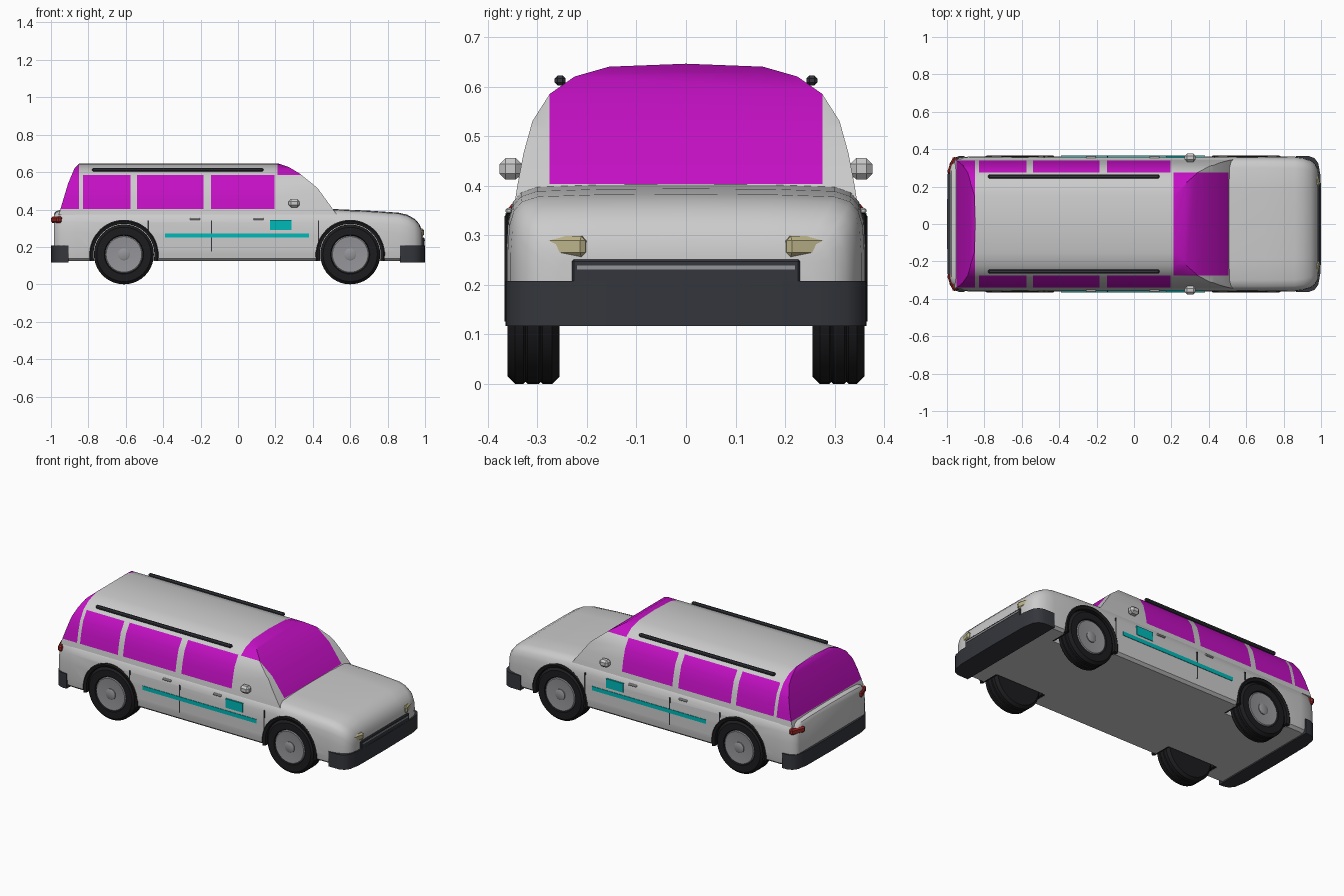
import bpy, bmesh, math
from mathutils import Vector, Matrix

if "Cube" in bpy.data.objects:
    bpy.data.objects.remove(bpy.data.objects["Cube"])


def mat(name, rgb):
    m = bpy.data.materials.new(name)
    m.diffuse_color = (*rgb, 1)
    m.use_nodes = True
    m.node_tree.nodes["Principled BSDF"].inputs["Base Color"].default_value = m.diffuse_color
    return m


GLASS = mat("magenta_glass", (0.55, 0.005, 0.55))
TEAL = mat("teal", (0.0, 0.48, 0.48))
BLACK = mat("black_rubber", (0.012, 0.012, 0.014))
DARK = mat("dark_trim", (0.035, 0.037, 0.045))
CREAM = mat("headlight_cream", (0.5, 0.45, 0.25))
RED = mat("tail_red", (0.35, 0.02, 0.02))
RIM = mat("rim_grey", (0.3, 0.3, 0.32))


def finish(name, bm, *mats, angle=35):
    bmesh.ops.recalc_face_normals(bm, faces=bm.faces)
    me = bpy.data.meshes.new(name)
    bm.to_mesh(me)
    bm.free()
    ob = bpy.data.objects.new(name, me)
    bpy.context.collection.objects.link(ob)
    for m in mats:
        me.materials.append(m)
    if angle:
        bpy.ops.object.select_all(action='DESELECT')
        ob.select_set(True)
        bpy.context.view_layer.objects.active = ob
        bpy.ops.object.shade_smooth_by_angle(angle=math.radians(angle))
    return ob


def loft(rings, closed=False):
    """Skin rings of equal length; cap the ends unless closed into a loop."""
    bm = bmesh.new()
    vs = [[bm.verts.new(p) for p in r] for r in rings]
    n = len(vs[0])
    for a, b in zip(vs, vs[1:] + (vs[:1] if closed else [])):
        for i in range(n):
            bm.faces.new((a[i], a[(i + 1) % n], b[(i + 1) % n], b[i]))
    if not closed:
        bm.faces.new(vs[0])
        bm.faces.new(vs[-1])
    return bm


def disc(profile, x, z, s, n=40):
    """Turn a (y, radius) profile about a wheel axle."""
    return loft([[(x + r * math.cos(2 * math.pi * i / n), s * y,
                   z + r * math.sin(2 * math.pi * i / n)) for i in range(n)]
                 for y, r in profile])


def box(name, loc, size, *mats, turn=0, bevel=0):
    bm = bmesh.new()
    bmesh.ops.create_cube(bm, size=1)
    bmesh.ops.scale(bm, vec=size, verts=bm.verts)
    if bevel:
        bmesh.ops.bevel(bm, geom=bm.edges[:], offset=bevel, segments=1, affect='EDGES')
    bmesh.ops.transform(bm, verts=bm.verts,
                        matrix=Matrix.Translation(loc) @ Matrix.Rotation(turn, 4, 'Z'))
    return finish(name, bm, *mats, angle=0)


def both(half):
    """Mirror a (y, z) half outline that runs from the bottom to the top centre."""
    return half + [(-y, z) for y, z in reversed(half) if y > 0]


# Lower body: one cross-section (width factor, height factor) lofted along x
section = both([(0.94, 0), (0.985, 0.05), (1, 0.2), (1, 0.55), (0.99, 0.75), (0.965, 0.87),
                (0.92, 0.94), (0.83, 0.98), (0.5, 0.995), (0, 1)])
stations = [(-0.985, 0.315, 0.375), (-0.975, 0.335, 0.39), (-0.945, 0.353, 0.4),
            (-0.87, 0.362, 0.403), (0.5, 0.362, 0.403), (0.7, 0.362, 0.394),
            (0.86, 0.36, 0.383), (0.905, 0.354, 0.372), (0.945, 0.341, 0.35),
            (0.97, 0.322, 0.322), (0.983, 0.295, 0.29), (0.987, 0.26, 0.26)]
body = finish("body", loft([[(x, w * y, 0.125 + (top - 0.125) * h) for y, h in section]
                            for x, w, top in stations]))

# Wheels, arches and the arch cut-outs
AXLE_Z = 0.16
for x, end in ((-0.61, "rear"), (0.6, "front")):
    for s, side in ((1, "left"), (-1, "right")):
        tag = f"{end}_{side}"
        cutter = finish("arch_cutter_" + tag,
                        disc([(0.235, 0.178), (0.45, 0.178)], x, AXLE_Z, s), angle=0)
        cutter.hide_render = True
        cutter.hide_set(True)
        cut = body.modifiers.new("arch_" + tag, 'BOOLEAN')
        cut.object, cut.operation, cut.solver = cutter, 'DIFFERENCE', 'EXACT'
        arc = [math.radians(-11 + 202 * i / 28) for i in range(29)]
        finish("wheel_arch_" + tag, loft([[(x + r * math.cos(a), s * y, AXLE_Z + r * math.sin(a))
               for y, r in ((0.235, 0.163), (0.235, 0.181), (0.361, 0.185), (0.366, 0.178),
                            (0.361, 0.163))] for a in arc]), BLACK)
        finish("tyre_" + tag, disc([(0.255, 0.1), (0.255, 0.145), (0.27, 0.16), (0.29, 0.16),
               (0.293, 0.156), (0.297, 0.16), (0.32, 0.16), (0.324, 0.156), (0.328, 0.16),
               (0.345, 0.16), (0.36, 0.145), (0.36, 0.105), (0.348, 0.1)], x, AXLE_Z, s), BLACK)
        finish("rim_" + tag, disc([(0.27, 0.1), (0.355, 0.1), (0.359, 0.095), (0.355, 0.05)],
                                  x, AXLE_Z, s), RIM)
        finish("hub_cap_" + tag, disc([(0.34, 0.032), (0.36, 0.032), (0.364, 0.024)],
                                      x, AXLE_Z, s), RIM)

# Cabin: extruded section, trimmed by the windscreen and tailgate curves
cab = both([(0.345, 0.37), (0.34, 0.402), (0.328, 0.465), (0.31, 0.53), (0.275, 0.585),
            (0.225, 0.62), (0.155, 0.64), (0, 0.646)])
bm = loft([[(x, y, z) for y, z in cab] for x in (-1.1, 0.7)])


def slice_cabin(point, normal, trim=False):
    res = bmesh.ops.bisect_plane(bm, geom=bm.verts[:] + bm.edges[:] + bm.faces[:], dist=1e-5,
                                 plane_co=point, plane_no=normal, clear_outer=trim)
    if trim:
        rim = [e for e in res['geom_cut'] if isinstance(e, bmesh.types.BMEdge) and e.is_boundary]
        bmesh.ops.edgeloop_fill(bm, edges=rim)


screen = [(0.21, 0.648), (0.27, 0.628), (0.33, 0.592), (0.425, 0.515), (0.505, 0.405)]
tail = [(-0.95, 0.4), (-0.908, 0.54), (-0.873, 0.623), (-0.845, 0.648)]
for curve in (screen, tail):
    for (x1, z1), (x2, z2) in zip(curve, curve[1:]):
        slice_cabin((x1, 0, z1), Vector((z1 - z2, 0, x2 - x1)).normalized(), True)

# Window outlines are sliced into the cabin skin, then coloured
windows = [(-0.83, -0.575), (-0.54, -0.185), (-0.145, 0.195)]
for x in [-0.85, 0.212] + [e for w in windows for e in w]:
    slice_cabin((x, 0, 0), (1, 0, 0))
for y in (-0.275, 0.275):
    slice_cabin((0, y, 0), (0, 1, 0))
slice_cabin((0, 0, 0.403), (0, 0, 1))
for f in bm.faces:
    c = f.calc_center_median()
    side = c.z < 0.585 and abs(c.y) > 0.275 and any(a < c.x < b for a, b in windows)
    front = c.x > 0.212 and abs(c.y) < 0.275
    if c.z > 0.404 and (side or front or c.x < -0.85):
        f.material_index = 1
finish("cabin", bm, mat("paint", (0.8, 0.8, 0.8)), GLASS, angle=32)

# Bumpers wrap round the ends
for name, s, start in (("front_bumper", 1, 0.865), ("rear_bumper", -1, 0.905)):
    plan = [(start, 0.364), (0.935, 0.363), (0.965, 0.352), (0.985, 0.325), (0.997, 0.26), (1, 0)]
    plan = plan + [(x, -y) for x, y in reversed(plan[:-1])]
    finish(name, loft([[(s * x, y, z) for x, y in plan] for z in (0.117, 0.207)]), DARK)

# Grille
box("grille", (0.982, 0, 0.227), (0.03, 0.46, 0.048), DARK, bevel=0.004)
box("grille_strip", (0.994, 0, 0.235), (0.01, 0.44, 0.008), RIM)

# Parts repeated on both sides
for s, side in ((1, "left"), (-1, "right")):
    box("headlight_" + side, (0.967, s * 0.257, 0.277), (0.034, 0.116, 0.042), CREAM,
        turn=s * 0.25, bevel=0.009)
    box("tail_light_" + side, (-0.97, s * 0.312, 0.345), (0.03, 0.095, 0.036), RED,
        turn=-s * 0.38, bevel=0.008)
    box("mirror_" + side, (0.3, s * 0.354, 0.434), (0.058, 0.044, 0.044), bevel=0.012)
    box("mirror_stalk_" + side, (0.3, s * 0.335, 0.425), (0.025, 0.03, 0.018))
    box("roof_rail_" + side, (-0.322, s * 0.254, 0.612), (0.915, 0.022, 0.02), DARK, bevel=0.006)
    box("side_stripe_" + side, (-0.005, s * 0.354, 0.261), (0.77, 0.022, 0.024), TEAL)
    box("side_badge_" + side, (0.228, s * 0.352, 0.317), (0.114, 0.025, 0.055), TEAL)
    for i, (x, low) in enumerate(((-0.48, 0.27), (-0.142, 0.175), (0.43, 0.2))):
        box(f"door_gap_{i}_{side}", (x, s * 0.352, (low + 0.34) / 2),
            (0.007, 0.023, 0.34 - low), DARK)
    for i, x in enumerate((-0.23, 0.11)):
        box(f"door_handle_{i}_{side}", (x, s * 0.354, 0.349), (0.055, 0.02, 0.011), bevel=0.003)
